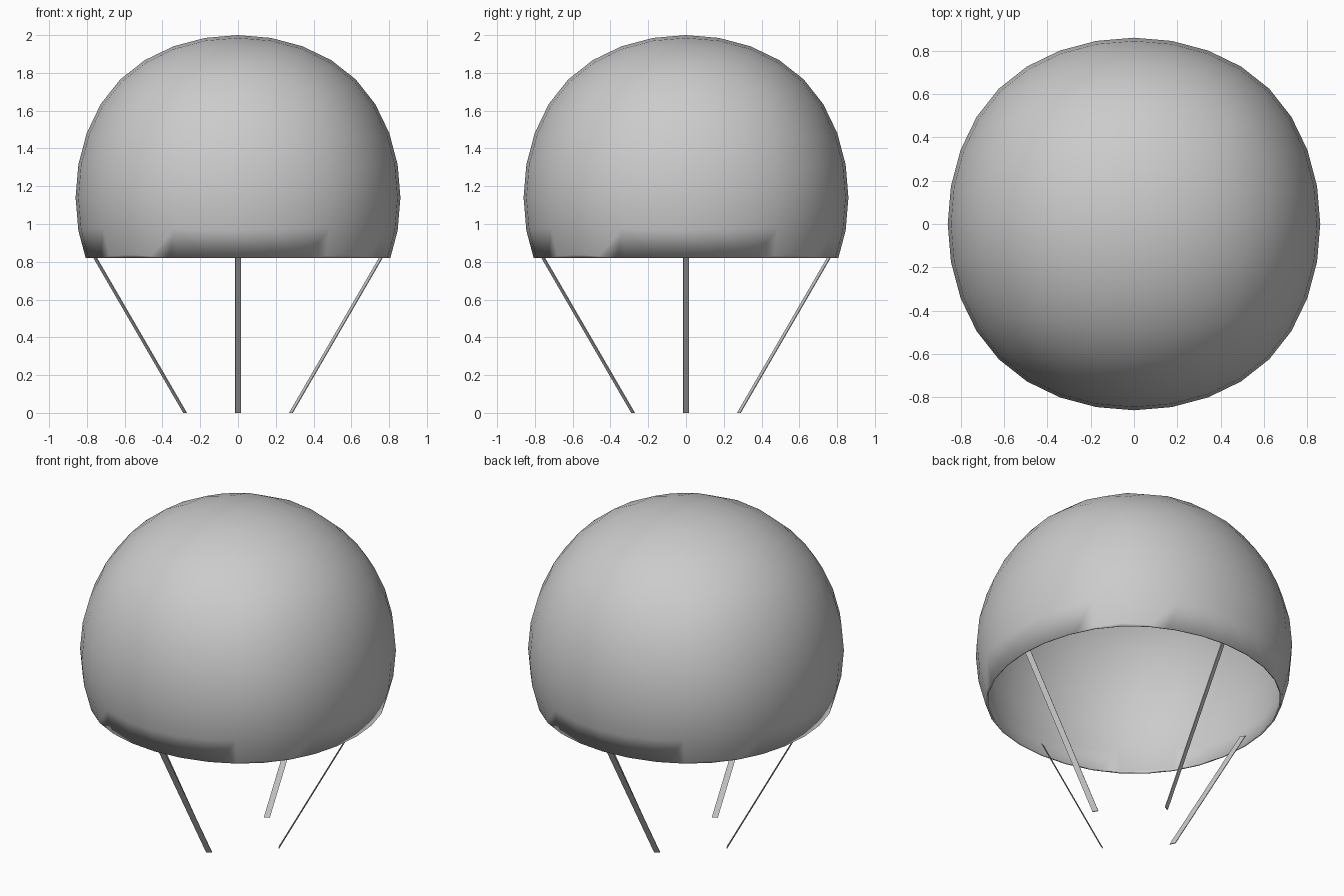
import bpy, bmesh, math
from mathutils import Matrix, Vector

if "Cube" in bpy.data.objects:
    bpy.data.objects.remove(bpy.data.objects["Cube"])

CENTRE_Z, RADIUS, RIM_Z = 1.14, 0.86, 0.82

# Dome: a subdivided cube rounded into a ball, cut open at the rim
bpy.ops.mesh.primitive_cube_add(size=2, location=(0, 0, 0))
dome = bpy.context.object
dome.name = "dome_shell"
sub = dome.modifiers.new("round", 'SUBSURF')
sub.levels = sub.render_levels = 3
bm = bmesh.new()
bm.from_object(dome, bpy.context.evaluated_depsgraph_get())
dome.modifiers.clear()
scale = RADIUS / max(v.co.z for v in bm.verts)
for v in bm.verts:
    v.co = v.co * scale + Vector((0, 0, CENTRE_Z))
bmesh.ops.bisect_plane(bm, geom=bm.verts[:] + bm.edges[:] + bm.faces[:],
                       plane_co=(0, 0, RIM_Z), plane_no=(0, 0, 1), clear_inner=True)
bm.to_mesh(dome.data)
bm.free()
bpy.ops.object.shade_smooth_by_angle(angle=math.radians(40))
shell = dome.modifiers.new("thickness", 'SOLIDIFY')
shell.thickness = 0.01
shell.offset = -1


# Straps: thin slanted flat bars, slightly twisted, repeated around the rim
def strap(name, turn):
    wide = Vector((-0.016, 0.03, 0)) / 2
    thin = Vector((0.03, 0.016, 0)).normalized() * 0.0025
    bm = bmesh.new()
    rings = []
    for z in (0, 0.88):
        c = Vector((0.28 + 0.58 * z, 0, z))
        rings.append([bm.verts.new(c + a * wide + b * thin)
                      for a, b in ((-1, -1), (-1, 1), (1, 1), (1, -1))])
    low, high = rings
    bm.faces.new(low)
    bm.faces.new(high[::-1])
    for i in range(4):
        j = (i + 1) % 4
        bm.faces.new((low[i], low[j], high[j], high[i]))
    bmesh.ops.recalc_face_normals(bm, faces=bm.faces[:])
    bm.transform(Matrix.Rotation(turn, 4, 'Z'))
    mesh = bpy.data.meshes.new(name)
    bm.to_mesh(mesh)
    bm.free()
    bpy.context.collection.objects.link(bpy.data.objects.new(name, mesh))


for i, side in enumerate(("right", "back", "left", "front")):
    strap(side + "_strap", i * math.pi / 2)
